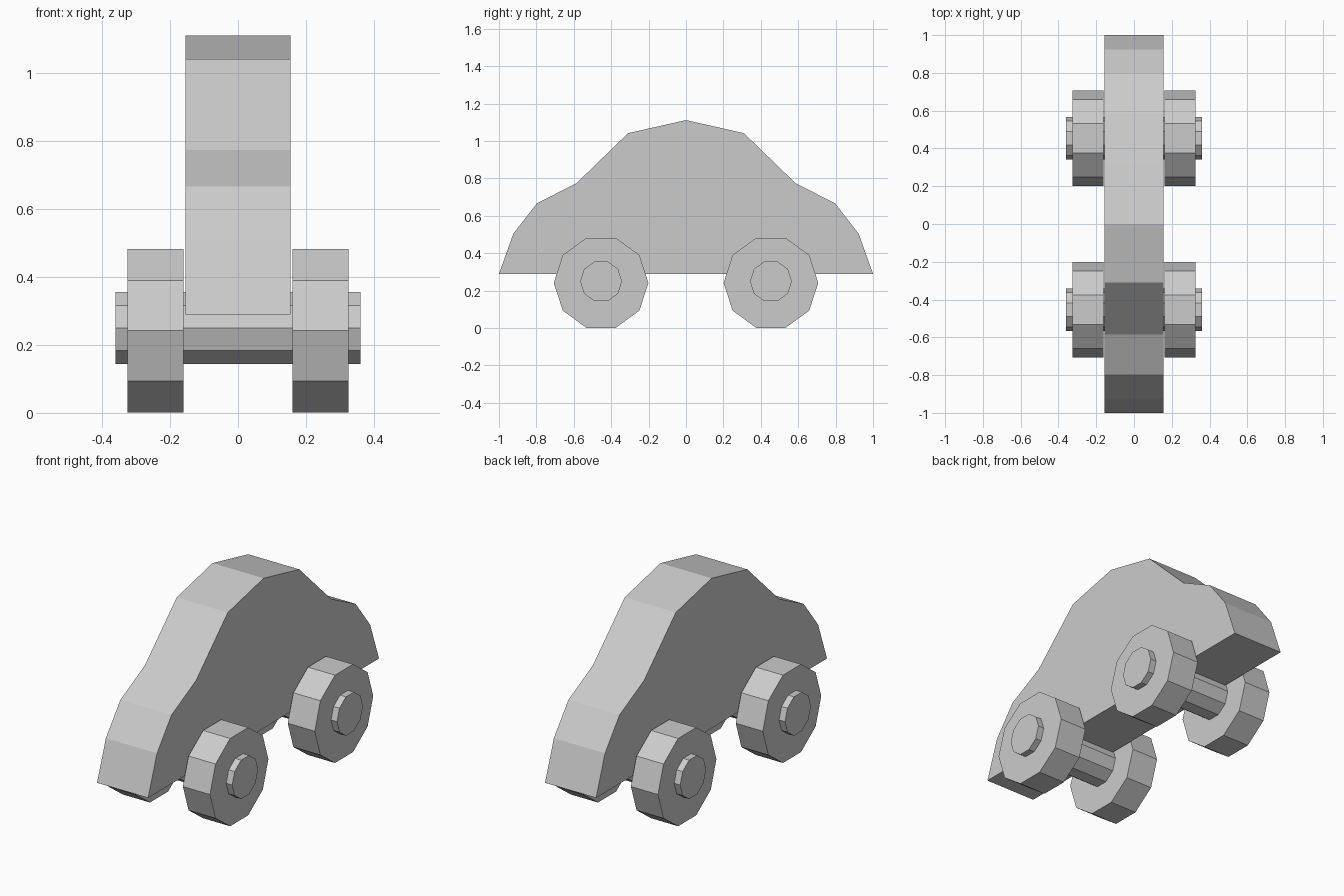
import bpy
import bmesh
from math import radians

if "Cube" in bpy.data.objects:
    bpy.data.objects.remove(bpy.data.objects["Cube"])


def prism_from_profile(name, profile, half_width):
    """Extrude a closed (y, z) outline across x."""
    bm = bmesh.new()
    face = bm.faces.new([bm.verts.new((-half_width, y, z)) for y, z in profile])
    ext = bmesh.ops.extrude_face_region(bm, geom=[face])
    verts = [v for v in ext["geom"] if isinstance(v, bmesh.types.BMVert)]
    bmesh.ops.translate(bm, verts=verts, vec=(2 * half_width, 0, 0))
    bmesh.ops.recalc_face_normals(bm, faces=bm.faces)
    mesh = bpy.data.meshes.new(name)
    bm.to_mesh(mesh)
    bm.free()
    obj = bpy.data.objects.new(name, mesh)
    bpy.context.collection.objects.link(obj)
    return obj


def decagon_rod(name, radius, width, location):
    """Ten-sided cylinder lying along x."""
    bpy.ops.mesh.primitive_cylinder_add(vertices=10, radius=radius, depth=width,
                                        location=location,
                                        rotation=(0, radians(90), 0))
    bpy.context.object.name = name


# Body: half outline from front bumper to roof peak, mirrored to the back
half = [(-1.0, 0.29), (-0.923, 0.505), (-0.797, 0.667),
        (-0.585, 0.775), (-0.31, 1.042), (0.0, 1.112)]
outline = half + [(-y, z) for y, z in reversed(half[:-1])]
prism_from_profile("car_body", outline, 0.155)

# Axles and wheels
for end, y in (("front", -0.454), ("rear", 0.454)):
    decagon_rod(f"{end}_axle", 0.112, 0.722, (0, y, 0.25))
    for side, sx in (("left", -1), ("right", 1)):
        decagon_rod(f"{end}_{side}_wheel", 0.253, 0.164, (sx * 0.243, y, 0.242))
